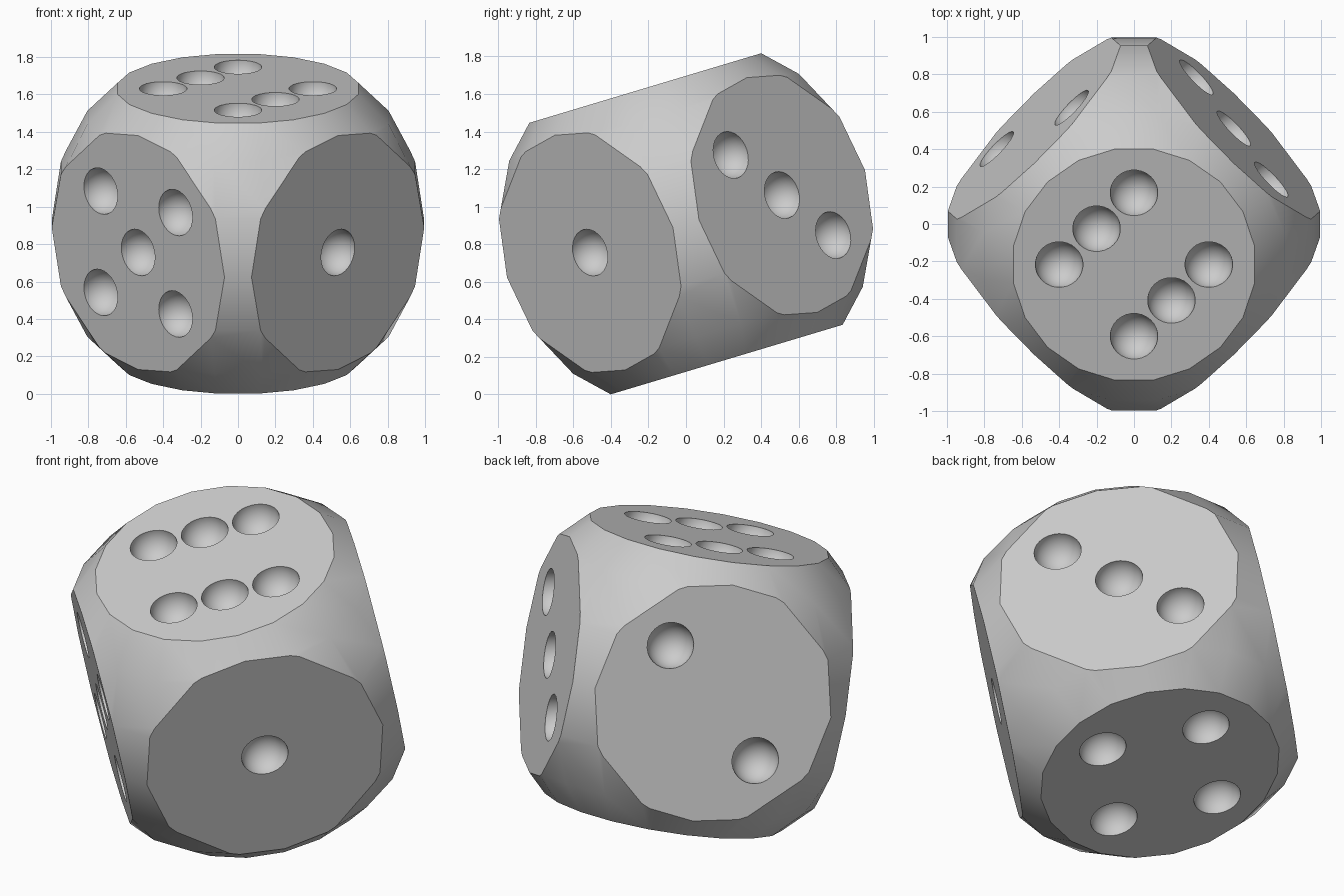
import bpy, bmesh
from math import radians
from mathutils import Matrix, Vector

if "Cube" in bpy.data.objects:
    bpy.data.objects.remove(bpy.data.objects["Cube"])

R, H = 1.008, 0.755        # ball radius, half width across flats
PIP, S = 0.128, 0.283      # pip radius, pip spacing

X, Y, Z = Vector((1, 0, 0)), Vector((0, 1, 0)), Vector((0, 0, 1))
square = [(-S, -S), (-S, S), (S, -S), (S, S)]

# each face: outward normal, two in-plane axes, pip positions
faces = [
    (X, Y, Z, [(0, 0)]),
    (-X, Y, Z, [(S, S), (-S, -S)]),
    (Y, X, Z, [(S, S), (0, 0), (-S, -S)]),
    (-Z, X, Y, square),
    (-Y, X, Z, square + [(0, 0)]),
    (Z, X, Y, square + [(-S, 0), (S, 0)]),
]


def make_object(name, bm):
    bmesh.ops.recalc_face_normals(bm, faces=bm.faces)
    mesh = bpy.data.meshes.new(name)
    bm.to_mesh(mesh)
    bm.free()
    obj = bpy.data.objects.new(name, mesh)
    bpy.context.collection.objects.link(obj)
    return obj


# body: a ball sliced flat on six sides
bm = bmesh.new()
bmesh.ops.create_uvsphere(bm, u_segments=20, v_segments=10, radius=R)
for n, a, b, pips in faces:
    cut = bmesh.ops.bisect_plane(
        bm, geom=bm.verts[:] + bm.edges[:] + bm.faces[:], dist=1e-5,
        plane_co=n * H, plane_no=n, clear_outer=True)
    rim = [e for e in bm.edges if e.is_boundary]
    bmesh.ops.edgeloop_fill(bm, edges=rim)
body = make_object("die_body", bm)

# pip cutters: balls centred on the flats
bm = bmesh.new()
for n, a, b, pips in faces:
    turn = n.to_track_quat('Z', 'Y').to_matrix().to_4x4()
    for u, v in pips:
        place = Matrix.Translation(n * H + a * u + b * v) @ turn
        bmesh.ops.create_uvsphere(bm, u_segments=28, v_segments=15,
                                  radius=PIP, matrix=place)
cutter = make_object("pip_cutter", bm)
cutter.hide_render = True

# carve the pips
mod = body.modifiers.new("pips", 'BOOLEAN')
mod.operation = 'DIFFERENCE'
mod.solver = 'EXACT'
mod.object = cutter
bpy.context.view_layer.objects.active = body
body.select_set(True)
bpy.ops.object.modifier_apply(modifier=mod.name)
bpy.data.objects.remove(cutter)

# turn a corner to the front, lean it, and stand it on the ground
body.data.transform(Matrix.Rotation(radians(16.7), 4, 'X') @
                    Matrix.Rotation(radians(-45), 4, 'Z'))
low = min(v.co.z for v in body.data.vertices)
body.data.transform(Matrix.Translation((0, 0, -low)))

bpy.ops.object.shade_smooth_by_angle(angle=radians(30))
